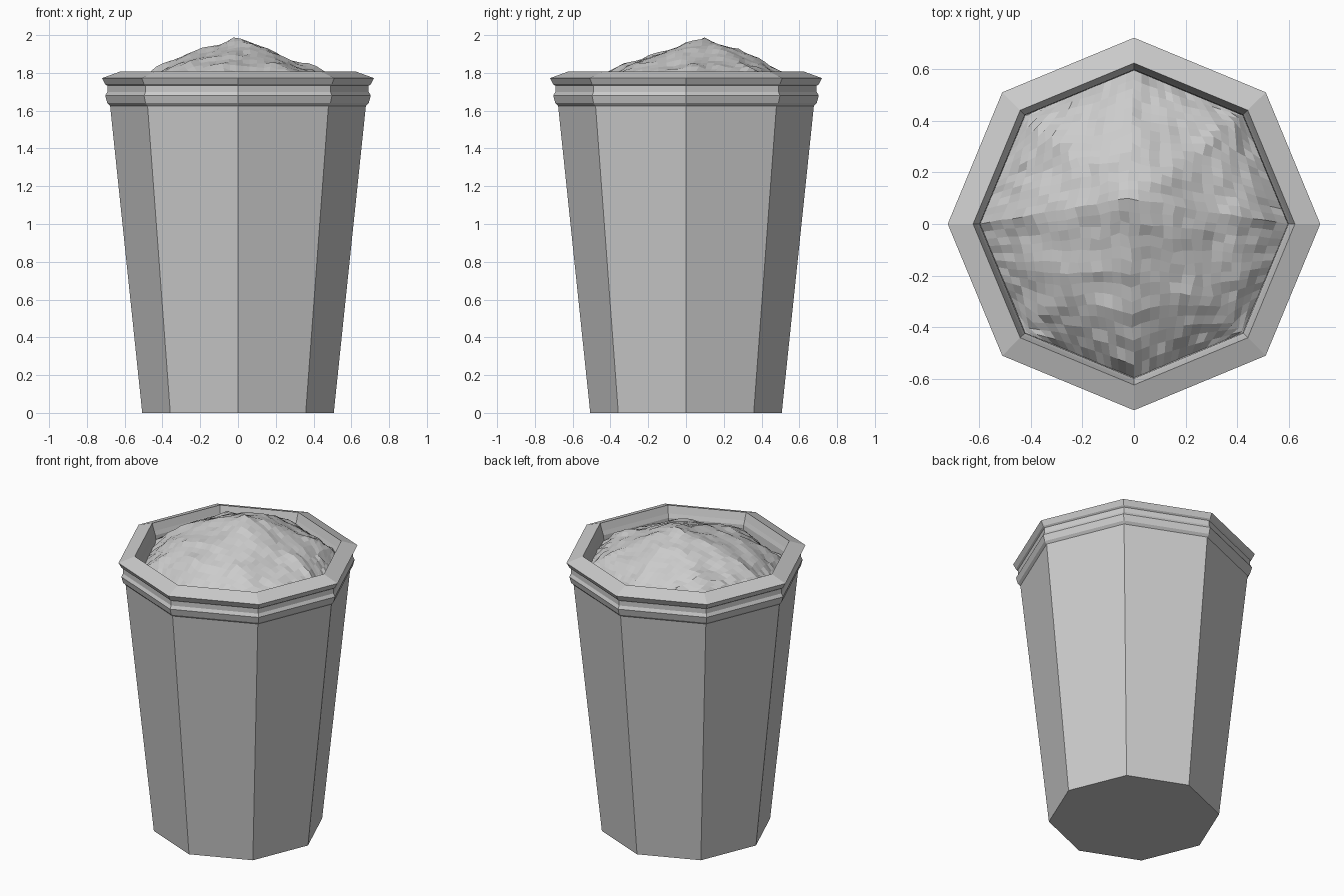
import bpy, math
from mathutils import Vector, noise

if "Cube" in bpy.data.objects:
    bpy.data.objects.remove(bpy.data.objects["Cube"])

SIDES = 8
STEP = 2 * math.pi / SIDES


def make_object(name, verts, faces):
    mesh = bpy.data.meshes.new(name)
    mesh.from_pydata(verts, [], faces)
    mesh.update()
    obj = bpy.data.objects.new(name, mesh)
    bpy.context.collection.objects.link(obj)
    return obj


def octagon_radius(a, corner):
    """Distance from the centre to the octagon's edge in direction a."""
    off = (a % STEP) - STEP / 2
    return corner * math.cos(STEP / 2) / math.cos(off)


# Planter: eight-sided lathe of one profile (outer wall, bands, rim, inner wall)
profile = [(0.507, 0), (0.677, 1.625), (0.692, 1.64), (0.703, 1.68), (0.692, 1.70),
           (0.692, 1.732), (0.703, 1.74), (0.72, 1.772), (0.622, 1.808),
           (0.607, 1.76), (0.597, 1.735), (0.59, 1.60)]
verts = [(r * math.cos(i * STEP), r * math.sin(i * STEP), z)
         for r, z in profile for i in range(SIDES)]
faces = [tuple(reversed(range(SIDES)))]
for k in range(len(profile) - 1):
    for i in range(SIDES):
        j = (i + 1) % SIDES
        faces.append((k * SIDES + i, k * SIDES + j,
                      (k + 1) * SIDES + j, (k + 1) * SIDES + i))
make_object("planter", verts, faces)

# Soil: square grid wrapped onto the octagon, heaped towards an off-centre peak
N = 28
peak = Vector((-0.02, 0.10, 0))
verts = []
for iy in range(N + 1):
    for ix in range(N + 1):
        u, v = 2 * ix / N - 1, 2 * iy / N - 1
        x, y = u * math.sqrt(1 - v * v / 2), v * math.sqrt(1 - u * u / 2)
        t, a = min(1, math.hypot(x, y)), math.atan2(y, x)
        R = octagon_radius(a, 0.595)
        edge = Vector((R * math.cos(a), R * math.sin(a), 0))
        p = peak.lerp(edge, t)
        h = 1.70 + 0.285 * (1 - 0.74 * t - 0.26 * t ** 6)
        h += 0.04 * p.y * t
        h += 0.022 * noise.noise(p * 5) + 0.014 * noise.noise(p * 14)
        h += 0.03 * t ** 4 * noise.noise(p * 22)
        # crumbly sideways jitter, fading out at the wall
        j = noise.noise_vector(p * 11) * 0.014 * (1 - t ** 4)
        verts.append((p.x + j.x, p.y + j.y, h))
W = N + 1
faces = [(r * W + c, r * W + c + 1, (r + 1) * W + c + 1, (r + 1) * W + c)
         for r in range(N) for c in range(N)]
make_object("soil", verts, faces)
